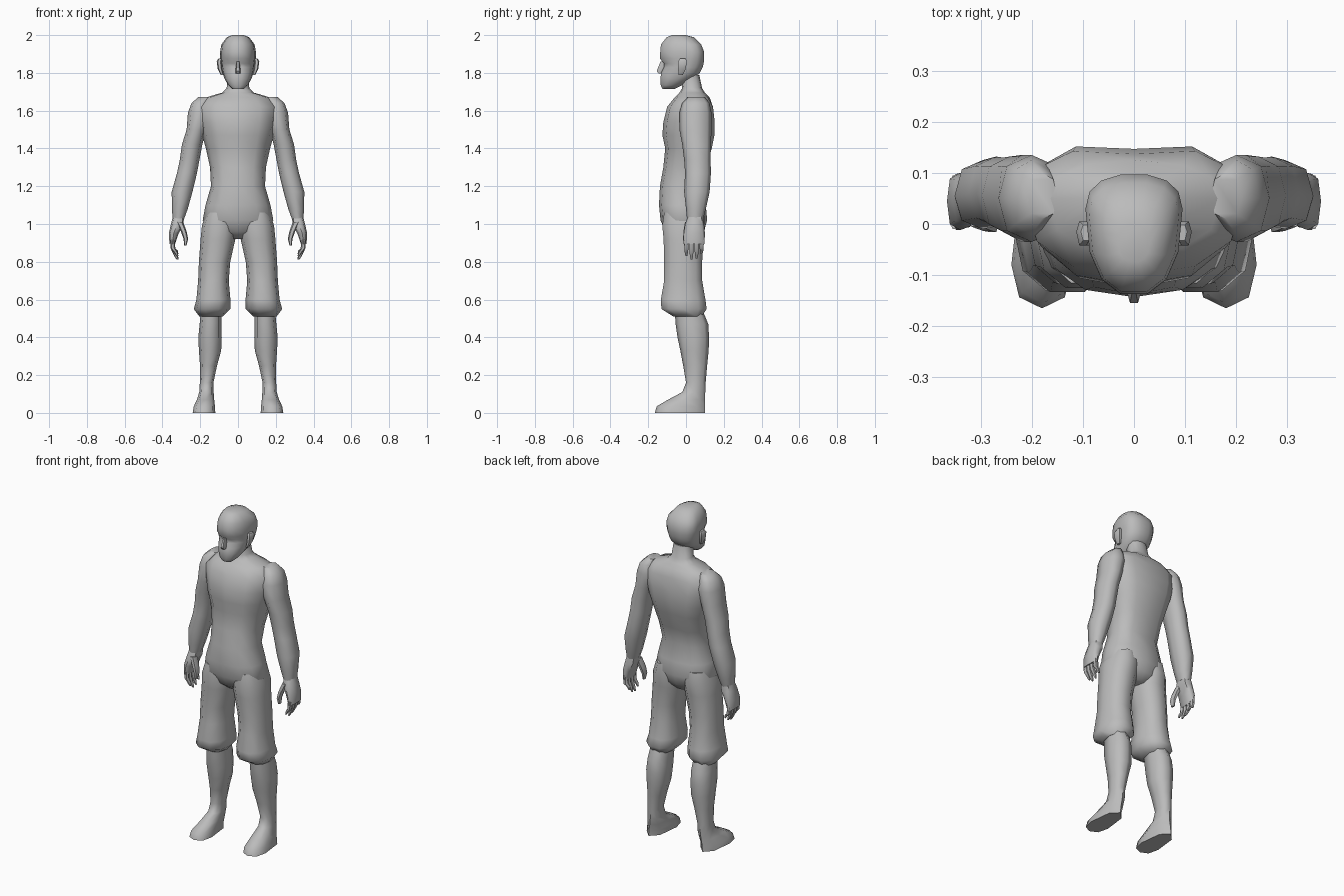
import bpy, bmesh, math

skin = bpy.data.materials.new("plain grey")
skin.diffuse_color = (0.5, 0.5, 0.5, 1)


def loft(name, rings, n=8, mirror=False, tweak=None, power=0.85):
    """Skin horizontal rings: (z, centre x, half width, front y, widest y, back y)."""
    bm = bmesh.new()
    loops = []
    for z, cx, rx, yf, yc, yb in rings:
        loop = []
        for i in range(n):
            a = 2 * math.pi * i / n
            c, s = math.cos(a), math.sin(a)
            ux = math.copysign(abs(c) ** power, c) if abs(c) > 1e-6 else 0
            uy = math.copysign(abs(s) ** power, s) if abs(s) > 1e-6 else 0
            x, y = cx + rx * ux, yc + uy * (yb - yc if uy > 0 else yc - yf)
            if tweak:
                x, y = tweak(x, y, z)
            loop.append(bm.verts.new((x, y, z)))
        loops.append(loop)
    for a, b in zip(loops, loops[1:]):
        for i in range(n):
            j = (i + 1) % n
            bm.faces.new((a[i], a[j], b[j], b[i]))
    bm.faces.new(loops[0])
    bm.faces.new(loops[-1])
    bmesh.ops.recalc_face_normals(bm, faces=bm.faces)
    me = bpy.data.meshes.new(name)
    bm.to_mesh(me)
    bm.free()
    me.materials.append(skin)
    ob = bpy.data.objects.new(name, me)
    bpy.context.collection.objects.link(ob)
    bpy.ops.object.select_all(action='DESELECT')
    ob.select_set(True)
    bpy.context.view_layer.objects.active = ob
    bpy.ops.object.shade_smooth_by_angle(angle=math.radians(55))
    if mirror:
        m = ob.modifiers.new("mirror", 'MIRROR')
        m.use_mirror_merge = False
    return ob


# Torso with neck, a spine groove down the back
def spine(x, y, z):
    if abs(x) < 0.01 and y > 0.08 and 1.15 < z < 1.66:
        y -= 0.018
    return x, y


torso = [(1.79, .055, -.03, .02, .07), (1.72, .06, -.02, .035, .085),
         (1.695, .085, -.035, .05, .10), (1.67, .17, -.06, .05, .125),
         (1.62, .215, -.10, .05, .155), (1.54, .205, -.12, .05, .165),
         (1.47, .19, -.125, .04, .165), (1.40, .17, -.11, .03, .15),
         (1.30, .148, -.12, .01, .12), (1.20, .143, -.138, -.01, .09),
         (1.10, .172, -.143, -.02, .105), (1.02, .187, -.135, -.02, .112),
         (.96, .15, -.11, -.01, .095), (.92, .05, -.06, 0, .06)]
loft("torso", [(r[0], 0) + r[1:] for r in torso], 12, tweak=spine)


# Head with shallow eye sockets
def sockets(x, y, z):
    if z in (1.85, 1.83) and 0.015 < abs(x) < 0.07 and y < -0.07:
        y += 0.012
    return x, y


head = [(2.0, .03, -.075, -.04, 0), (1.988, .06, -.105, -.02, .045),
        (1.95, .088, -.136, .02, .082), (1.91, .095, -.14, .03, .098),
        (1.875, .094, -.141, .025, .098), (1.85, .09, -.132, .02, .095),
        (1.83, .088, -.132, .01, .09), (1.80, .082, -.135, 0, .075),
        (1.77, .072, -.137, -.04, .04), (1.735, .052, -.135, -.08, -.02),
        (1.715, .03, -.125, -.10, -.06)]
loft("head", [(r[0], 0) + r[1:] for r in head], 14, tweak=sockets)
loft("nose", [(1.86, 0, .007, -.136, -.128, -.11), (1.81, 0, .014, -.158, -.132, -.11),
              (1.797, 0, .012, -.148, -.132, -.11)], 6)
loft("ear", [(1.875, .094, .010, -.035, -.015, .0), (1.86, .10, .013, -.045, -.015, .008),
             (1.82, .095, .012, -.045, -.02, 0), (1.79, .084, .008, -.04, -.03, -.015)],
     6, True)

# Arm from shoulder to wrist
loft("arm", [(1.672, .18, .03, .01, .05, .10), (1.64, .20, .046, -.02, .05, .125),
             (1.59, .20, .065, -.035, .05, .135), (1.50, .22, .052, -.035, .05, .135),
             (1.42, .243, .054, -.02, .055, .132), (1.34, .256, .052, -.01, .06, .13),
             (1.27, .270, .053, -.005, .06, .132), (1.17, .296, .055, -.01, .055, .125),
             (1.08, .308, .042, 0, .05, .105), (1.03, .315, .031, .005, .05, .092)],
     8, True)

# Hand: palm, thumb and four curled fingers
loft("palm", [(1.04, .315, .030, .01, .05, .09), (1.0, .322, .033, -.005, .05, .096),
              (.95, .340, .026, -.012, .045, .10), (.895, .348, .015, -.012, .045, .098)],
     8, True, power=.7)
loft("thumb", [(1.01, .308, .018, -.008, .015, .04), (.96, .287, .015, -.016, .006, .03),
               (.92, .276, .012, -.018, .002, .02), (.885, .279, .006, -.012, .0, .012)],
     6, True)
for k, tip in enumerate((.83, .812, .818, .84)):
    y = .002 + .027 * k
    loft(f"finger_{k + 1}", [(.915, .347, .014, y - .013, y, y + .013),
                             (.87, .344, .012, y - .012, y, y + .012),
                             (tip + .02, .329, .010, y - .010, y, y + .010),
                             (tip, .320, .005, y - .005, y, y + .005)], 6, True)

# Trouser leg with a gathered cuff below the knee
loft("trouser_leg", [(1.06, .095, .075, -.12, -.02, .10), (.99, .100, .091, -.13, -.02, .108),
                     (.92, .106, .092, -.123, -.015, .095), (.80, .124, .083, -.12, -.015, .09),
                     (.70, .130, .081, -.12, -.015, .09), (.60, .130, .090, -.138, -.02, .108),
                     (.55, .137, .097, -.135, -.015, .115), (.51, .142, .062, -.07, .01, .085)],
     10, True)

# Calf running into the foot, sole flat on the ground
loft("calf_and_foot", [(.55, .142, .054, -.06, .02, .085), (.47, .145, .058, -.055, .035, .118),
                       (.40, .148, .062, -.045, .045, .122), (.33, .148, .059, -.03, .045, .12),
                       (.25, .156, .045, -.015, .05, .112), (.16, .166, .036, 0, .05, .104),
                       (.11, .167, .038, -.02, .04, .102), (.07, .172, .046, -.095, -.01, .10),
                       (.035, .178, .056, -.155, -.07, .10), (0, .18, .06, -.165, -.08, .10)],
     8, True)
